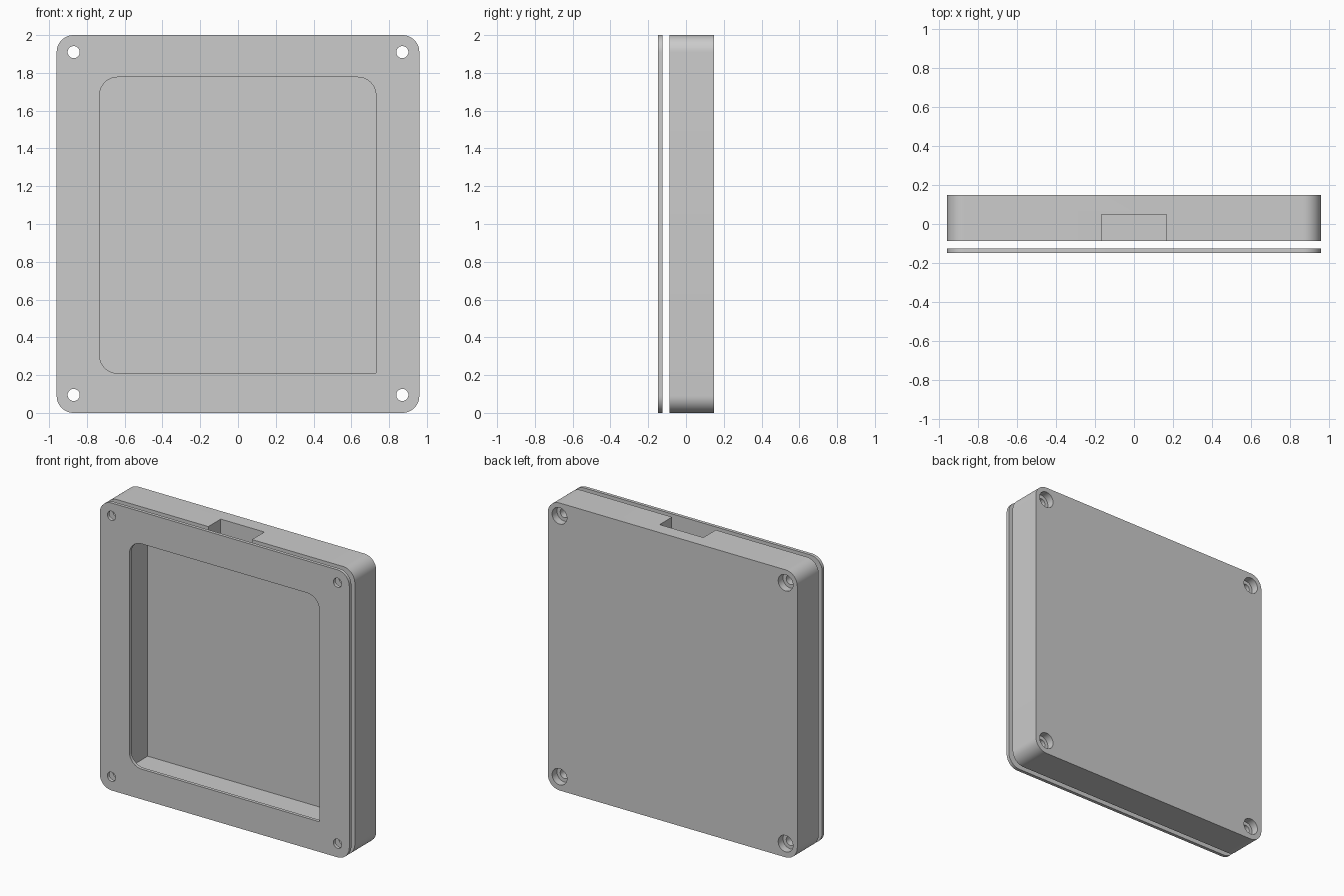
import bpy, bmesh
from math import cos, sin, pi

if "Cube" in bpy.data.objects:
    bpy.data.objects.remove(bpy.data.objects["Cube"])

W, H = 0.96, 2.0                          # half width, height
Y_PLATE = (-0.148, -0.125)
Y_BODY = (-0.087, 0.148)
Y_POCKET, Y_NOTCH = 0.11, 0.05
X0, X1, Z0, Z1 = -0.733, 0.73, 0.21, 1.777  # window
PX, PZ0, PZ1 = 0.772, 0.166, 1.82           # pocket, wider than the window
HOLES = [(x, z) for x in (-0.87, 0.87) for z in (0.095, 1.91)]


def round_rect(x0, x1, z0, z1, radii, n=12):
    """Outline in xz; radii ordered bottom-right, top-right, top-left, bottom-left."""
    pts = []
    corners = ((x1, z0, -1, 1), (x1, z1, -1, -1), (x0, z1, 1, -1), (x0, z0, 1, 1))
    for i, ((x, z, sx, sz), r) in enumerate(zip(corners, radii)):
        if r == 0:
            pts.append((x, z))
            continue
        for k in range(n + 1):
            a = -pi / 2 + (i + k / n) * pi / 2
            pts.append((x + sx * r + r * cos(a), z + sz * r + r * sin(a)))
    return pts


def circle(x, z, r, n=32):
    return [(x + r * cos(2 * pi * k / n), z + r * sin(2 * pi * k / n)) for k in range(n)]


def prism(name, outline, y0, y1):
    bm = bmesh.new()
    face = bm.faces.new([bm.verts.new((x, y0, z)) for x, z in outline])
    ext = bmesh.ops.extrude_face_region(bm, geom=[face])
    verts = [g for g in ext["geom"] if isinstance(g, bmesh.types.BMVert)]
    bmesh.ops.translate(bm, verts=verts, vec=(0, y1 - y0, 0))
    bmesh.ops.recalc_face_normals(bm, faces=bm.faces)
    me = bpy.data.meshes.new(name)
    bm.to_mesh(me)
    bm.free()
    ob = bpy.data.objects.new(name, me)
    bpy.context.collection.objects.link(ob)
    return ob


def cut(ob, outline, y0, y1):
    cutter = prism("cutter", outline, y0, y1)
    cutter.hide_render = True
    mod = ob.modifiers.new("cut", "BOOLEAN")
    mod.operation, mod.solver, mod.object = "DIFFERENCE", "EXACT", cutter
    bpy.context.view_layer.objects.active = ob
    bpy.ops.object.modifier_apply(modifier=mod.name)
    bpy.data.objects.remove(cutter)


outer = round_rect(-W, W, 0, H, (0.09,) * 4)

# Front bezel plate, its window has one square corner
bezel = prism("bezel_plate", outer, *Y_PLATE)
cut(bezel, round_rect(X0, X1, Z0, Z1, (0, 0.095, 0.095, 0.095)), -0.3, 0)

# Back housing with square pocket and cable notch through the top wall
housing = prism("back_housing", outer, *Y_BODY)
cut(housing, round_rect(-PX, PX, PZ0, PZ1, (0,) * 4), -0.3, Y_POCKET)
cut(housing, round_rect(-0.168, 0.168, PZ1 - 0.1, H + 0.1, (0,) * 4), -0.3, Y_NOTCH)

# Screw holes through both parts, counterbored from the back
for x, z in HOLES:
    cut(bezel, circle(x, z, 0.032), -0.3, 0)
    cut(housing, circle(x, z, 0.032), -0.3, 0.3)
    cut(housing, circle(x, z, 0.057), 0.095, 0.3)

# Smooth the rounded corners, keep edges sharp
for ob in (bezel, housing):
    bpy.ops.object.select_all(action="DESELECT")
    ob.select_set(True)
    bpy.context.view_layer.objects.active = ob
    bpy.ops.object.shade_smooth_by_angle()
